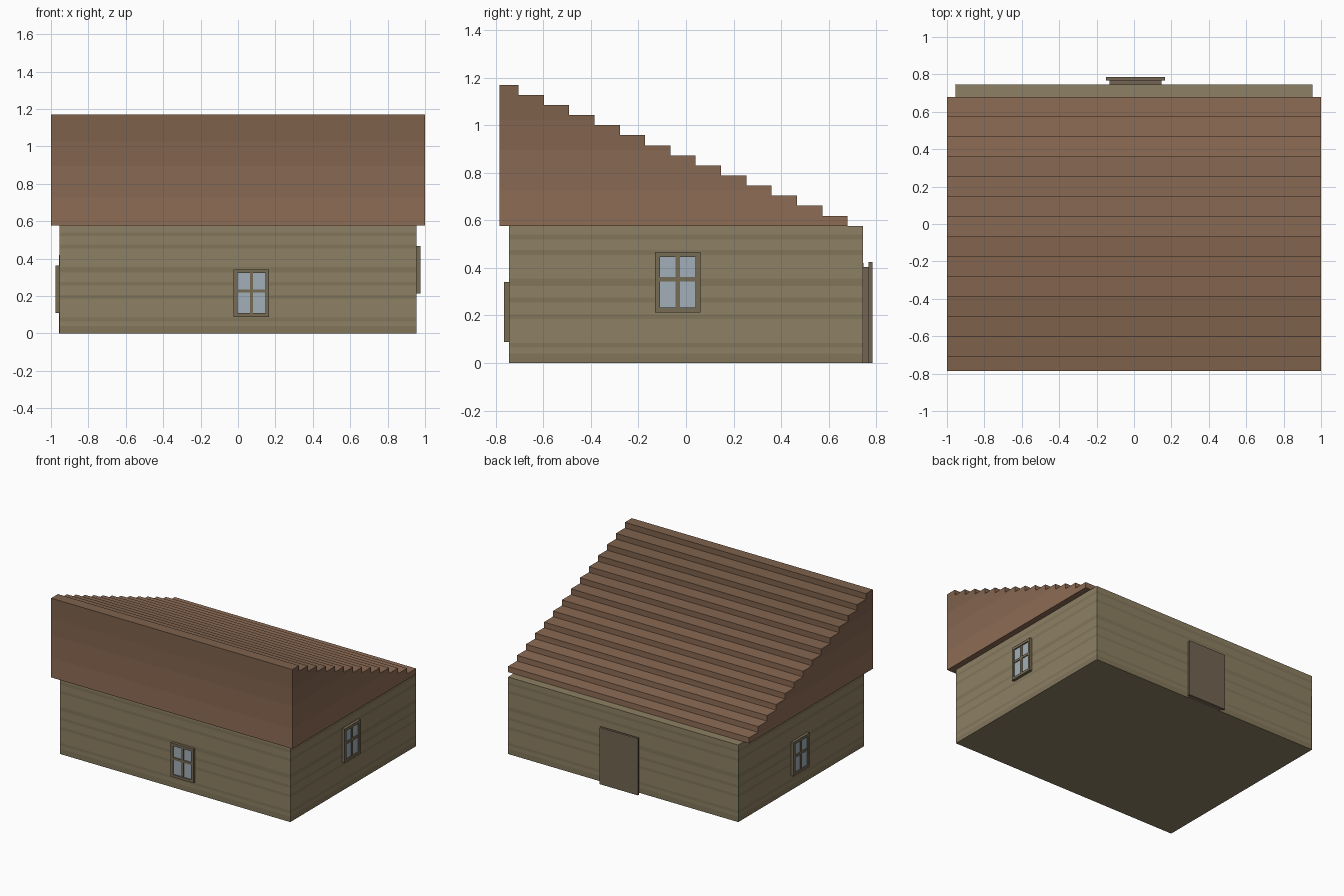
import bpy, bmesh
from mathutils import Matrix, Vector

if "Cube" in bpy.data.objects:
    bpy.data.objects.remove(bpy.data.objects["Cube"])


def material(name, rgb):
    m = bpy.data.materials.new(name)
    m.diffuse_color = (*rgb, 1)
    m.use_nodes = True
    m.node_tree.nodes["Principled BSDF"].inputs["Base Color"].default_value = m.diffuse_color
    return m


SIDING = material("siding", (0.27, 0.215, 0.125))
SEAM = material("siding_seam", (0.225, 0.18, 0.105))
TRIM = material("trim", (0.18, 0.145, 0.09))
DOOR = material("door_wood", (0.17, 0.13, 0.085))
GLASS = material("glass", (0.36, 0.43, 0.48))
GREEN = material("moss", (0.06, 0.25, 0.10))
# roof tones fade from light eaves to dark ridge
ROOF = [material(f"roof_{i}", (0.27 - 0.02 * i, 0.15 - 0.01 * i, 0.09 - 0.006 * i)) for i in range(4)]


def finish(name, bm, mats, xf=None):
    bmesh.ops.recalc_face_normals(bm, faces=bm.faces)
    mesh = bpy.data.meshes.new(name)
    bm.to_mesh(mesh)
    bm.free()
    for m in mats:
        mesh.materials.append(m)
    ob = bpy.data.objects.new(name, mesh)
    bpy.context.collection.objects.link(ob)
    if xf:
        ob.matrix_world = xf
    return ob


def add_box(bm, lo, hi, mat=0):
    lo, hi = Vector(lo), Vector(hi)
    xf = Matrix.Translation((lo + hi) / 2) @ Matrix.Diagonal((*(hi - lo), 1))
    verts = bmesh.ops.create_cube(bm, size=1, matrix=xf)["verts"]
    for f in {f for v in verts for f in v.link_faces}:
        f.material_index = mat


def slice_z(bm, heights):
    for z in heights:
        bmesh.ops.bisect_plane(bm, geom=bm.verts[:] + bm.edges[:] + bm.faces[:],
                               plane_co=(0, 0, z), plane_no=(0, 0, 1))


# Walls: one box cut into plank bands
WALL_TOP = 0.577
bm = bmesh.new()
add_box(bm, (-0.955, -0.745, 0), (0.955, 0.745, WALL_TOP))
seams = [(0, 0.04), (0.065, 0.085), (0.185, 0.205), (0.255, 0.275),
         (0.325, 0.355), (0.455, 0.475), (0.52, 0.54)]
slice_z(bm, [z for pair in seams for z in pair if z > 0])
for f in bm.faces:
    z = f.calc_center_median().z
    if abs(f.normal.z) < 0.5 and any(a < z < b for a, b in seams):
        f.material_index = 1
finish("walls", bm, [SIDING, SEAM])

# Roof: stepped side profile extruded across the width
STEPS, RUN, RISE = 14, 0.1065, 0.0424
profile = [(-0.785, WALL_TOP)]
y, z = 0.68, WALL_TOP
for i in range(STEPS):
    profile += [(y, z), (y, z + RISE)]
    y, z = y - RUN, z + RISE
profile.append((-0.785, z))
bm = bmesh.new()
face = bm.faces.new([bm.verts.new((-1, py, pz)) for py, pz in profile])
ext = bmesh.ops.extrude_face_region(bm, geom=[face])["geom"]
bmesh.ops.translate(bm, vec=(2, 0, 0), verts=[v for v in ext if isinstance(v, bmesh.types.BMVert)])
slice_z(bm, [WALL_TOP + RISE * k for k in (3.5, 7.5, 10.5)])
for f in bm.faces:
    t = (f.calc_center_median().z - WALL_TOP) / (STEPS * RISE)
    f.material_index = min(3, int(t * 4))
finish("roof", bm, ROOF)

# Door: inner frame block and larger slab on the back wall
bm = bmesh.new()
add_box(bm, (-0.13, 0.74, 0), (0.147, 0.768, 0.405))
add_box(bm, (-0.15, 0.768, 0), (0.167, 0.785, 0.425))
finish("door", bm, [DOOR])


# Windows: built facing -y with the lower middle at the origin, wall plane at y = 0
def window(name, location, turn):
    w, h, d, b = 0.095, 0.254, 0.021, 0.02
    bm = bmesh.new()
    add_box(bm, (-w + 0.004, -0.012, 0.004), (w - 0.004, 0.002, h - 0.004), 1)  # glass
    for s in (-1, 1):
        x0, x1 = sorted((s * w, s * (w - b)))
        add_box(bm, (x0, -d, 0), (x1, 0.002, h))
    for z0 in (0, h - b):
        add_box(bm, (-w + b, -d, z0), (w - b, 0.002, z0 + b))
    add_box(bm, (-0.009, -0.018, b), (0.009, 0, h - b))
    for s in (-1, 1):
        x0, x1 = sorted((s * 0.009, s * (w - b)))
        add_box(bm, (x0, -0.018, 0.13), (x1, 0, 0.148))
    finish(name, bm, [TRIM, GLASS],
           Matrix.Translation(location) @ Matrix.Rotation(turn, 4, 'Z'))


QUARTER = 1.5707963
window("front_window", (0.072, -0.745, 0.088), 0)
window("right_window", (0.955, -0.035, 0.213), QUARTER)
window("left_window", (-0.955, 0.024, 0.109), -QUARTER)

# Thin green strip on the back left corner
bm = bmesh.new()
add_box(bm, (-0.956, 0.742, 0), (-0.952, 0.746, 0.42))
finish("corner_moss", bm, [GREEN])
